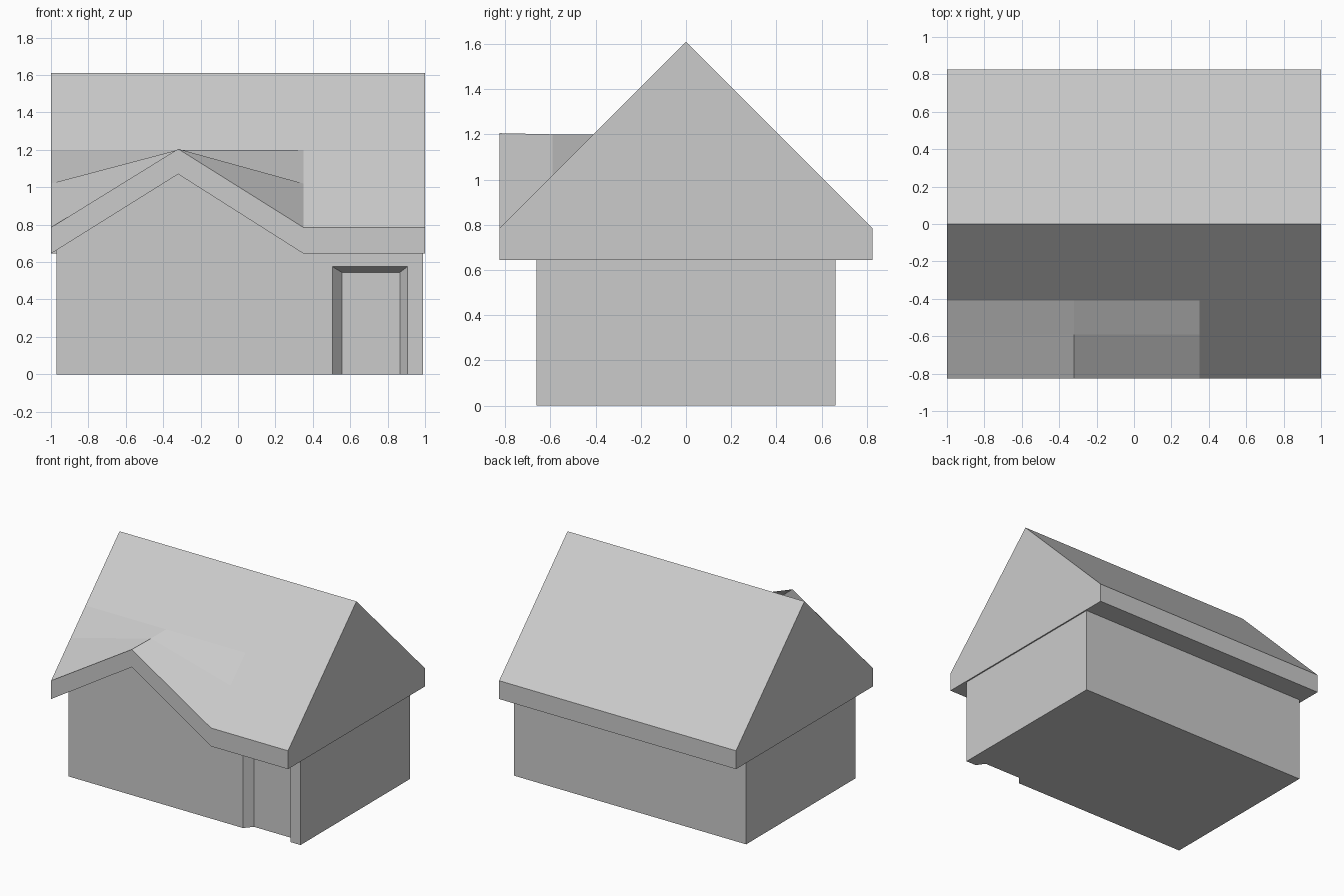
import bpy, bmesh

if "Cube" in bpy.data.objects:
    bpy.data.objects.remove(bpy.data.objects["Cube"])


def make(name, build):
    bm = bmesh.new()
    build(bm)
    bmesh.ops.remove_doubles(bm, verts=bm.verts, dist=1e-4)
    bmesh.ops.recalc_face_normals(bm, faces=bm.faces)
    me = bpy.data.meshes.new(name)
    bm.to_mesh(me)
    bm.free()
    ob = bpy.data.objects.new(name, me)
    bpy.context.collection.objects.link(ob)
    return ob


def bridge(bm, a, b, closed=False):
    n = len(a)
    for i in range(n if closed else n - 1):
        j = (i + 1) % n
        bm.faces.new((a[i], a[j], b[j], b[i]))


EAVE, SOFFIT, RIDGE, PEAK = 0.785, 0.645, 1.61, 1.205
HALF, WALL = 0.825, 0.66


# Roof: rows of heights along x, lofted round the section; the front rows
# rise into a gable that melts into the main slope
def roof(bm):
    xs = (-1, -0.32, 0.35, 1)

    def row(y, side, peak=None):
        peak = side if peak is None else peak
        return [bm.verts.new((x, y, peak if i == 1 else side))
                for i, x in enumerate(xs)]

    rows = [
        row(-WALL + 0.01, SOFFIT),
        row(-WALL + 0.01, SOFFIT, 1.07),
        row(-HALF, SOFFIT, 1.07),
        row(-HALF, EAVE, PEAK),
        row(-0.59, RIDGE - 0.59, 1.2),
        row(-0.41, RIDGE - 0.41),
        row(0, RIDGE),
        row(HALF, EAVE),
        row(HALF, SOFFIT),
    ]
    bmesh.ops.remove_doubles(bm, verts=[], dist=0)
    # gable back panel is a triangle, the rest are quads
    bm.faces.new((rows[0][0], rows[0][1], rows[1][1]))
    bm.faces.new((rows[0][1], rows[0][2], rows[1][1]))
    for a, b in zip(rows[1:], rows[2:]):
        bridge(bm, a, b)
    # flat soffit, using the shared corner points of the second row
    a = [rows[1][0], rows[0][1], rows[1][2], rows[1][3]]
    bridge(bm, rows[-1], a)
    for end in (0, 3):
        bm.faces.new([r[end] for r in rows[1:]])


# Walls: front outline with gable and splayed door recess
def walls(bm):
    outline = [(0.99, 0), (0.99, SOFFIT), (0.35, SOFFIT), (-0.32, 1.07),
               (-0.97, 0.664), (-0.97, 0)]
    opening = [(0.505, 0), (0.505, 0.575), (0.905, 0.575), (0.905, 0)]
    door = [(0.555, 0), (0.555, 0.545), (0.865, 0.545), (0.865, 0)]

    def pts(p, y, top=9):
        return [bm.verts.new((x, y, min(z, top))) for x, z in p]

    front, hole = pts(outline, -WALL), pts(opening, -WALL)
    inner, back = pts(door, -0.60), pts(outline, WALL, SOFFIT)
    bm.faces.new(front + hole)
    bridge(bm, hole, inner)
    bm.faces.new(inner)
    bridge(bm, front, back)
    bm.faces.new(back)
    # floor
    bm.faces.new([front[-1], hole[0], inner[0], inner[3], hole[3],
                  front[0], back[0], back[-1]])


make("roof", roof)
make("walls", walls)
